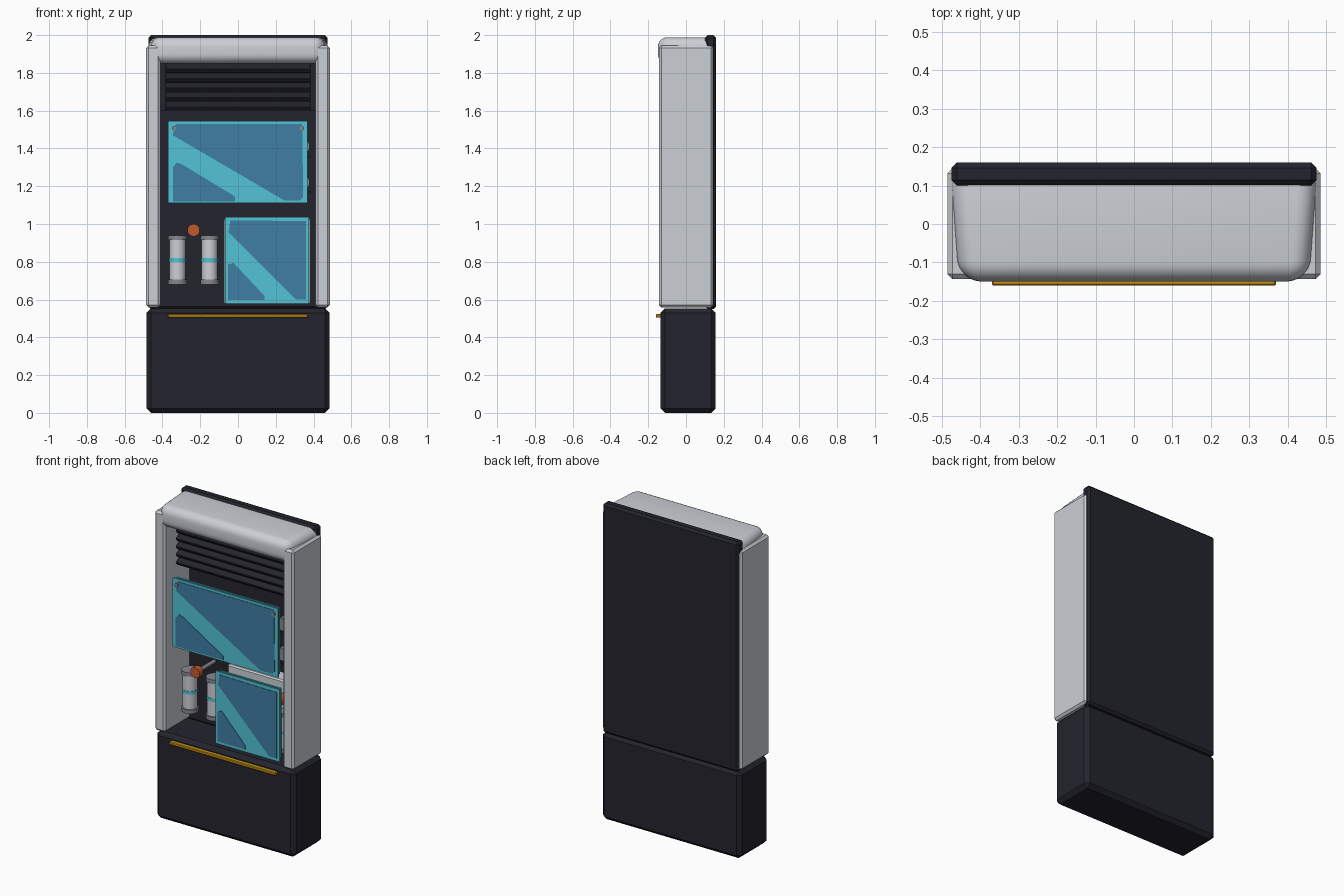
import bpy, bmesh, math
from mathutils import Matrix

if "Cube" in bpy.data.objects:
    bpy.data.objects.remove(bpy.data.objects["Cube"])


def mat(name, rgb):
    m = bpy.data.materials.new(name)
    m.diffuse_color = (*rgb, 1)
    m.use_nodes = True
    m.node_tree.nodes["Principled BSDF"].inputs["Base Color"].default_value = m.diffuse_color
    return m


DARK = mat("dark_navy", (0.017, 0.017, 0.027))
LIGHT = mat("light_grey", (0.60, 0.63, 0.67))
GREY = mat("mid_grey", (0.24, 0.25, 0.28))
CYAN = mat("cyan", (0.085, 0.55, 0.66))
BLUE = mat("glass_blue", (0.05, 0.21, 0.37))
GOLD = mat("gold", (0.62, 0.31, 0.008))
RED = mat("orange_red", (0.55, 0.10, 0.025))


def finish(bm, name, m, smooth=None):
    bmesh.ops.recalc_face_normals(bm, faces=bm.faces[:])
    me = bpy.data.meshes.new(name)
    bm.to_mesh(me)
    bm.free()
    ob = bpy.data.objects.new(name, me)
    bpy.context.collection.objects.link(ob)
    me.materials.append(m)
    if smooth:
        bpy.ops.object.select_all(action='DESELECT')
        ob.select_set(True)
        bpy.context.view_layer.objects.active = ob
        bpy.ops.object.shade_smooth_by_angle(angle=math.radians(smooth))
    return ob


def box(name, x, y, z, m, bevel=0, seg=1, smooth=None, tilt=0, warp=None):
    """Box from (min, max) ranges, optionally bevelled and tilted about x."""
    bm = bmesh.new()
    bmesh.ops.create_cube(bm, size=1)
    bmesh.ops.scale(bm, vec=(x[1] - x[0], y[1] - y[0], z[1] - z[0]), verts=bm.verts)
    if bevel:
        bmesh.ops.bevel(bm, geom=bm.edges[:], offset=bevel, segments=seg,
                        affect='EDGES', profile=0.5)
    if tilt:
        bmesh.ops.rotate(bm, matrix=Matrix.Rotation(tilt, 3, 'X'), verts=bm.verts)
    bmesh.ops.translate(bm, vec=(sum(x) / 2, sum(y) / 2, sum(z) / 2), verts=bm.verts)
    if warp:
        for v in bm.verts:
            warp(v.co)
    return finish(bm, name, m, smooth)


def cyl(name, c, r, h, m, axis='Z', sides=20):
    bm = bmesh.new()
    bmesh.ops.create_cone(bm, cap_ends=True, segments=sides, radius1=r, radius2=r, depth=h)
    if axis == 'Y':
        bmesh.ops.rotate(bm, matrix=Matrix.Rotation(math.pi / 2, 3, 'X'), verts=bm.verts)
    bmesh.ops.translate(bm, vec=c, verts=bm.verts)
    return finish(bm, name, m, 40)


def plate(name, pts, y, m, t=0.004):
    """Thin upright plate from an x,z outline, its front at y."""
    bm = bmesh.new()
    f = bm.faces.new([bm.verts.new((x, y, z)) for x, z in pts])
    r = bmesh.ops.extrude_face_region(bm, geom=[f])
    bmesh.ops.translate(bm, vec=(0, t, 0),
                        verts=[g for g in r['geom'] if isinstance(g, bmesh.types.BMVert)])
    return finish(bm, name, m)


def canister(name, x, y, z0, z1, r):
    cyl(name + "_body", (x, y, (z0 + z1) / 2), r * 0.86, z1 - z0 - 0.02, LIGHT)
    cyl(name + "_band", (x, y, (z0 + z1) / 2), r * 0.9, 0.02, CYAN)
    for n, z in (("bottom", z0 + 0.0125), ("top", z1 - 0.0125)):
        cyl(name + "_" + n + "_cap", (x, y, z), r, 0.025, GREY)


# Cabinet shell: base, back and two side walls
box("base", (-.485, .485), (-.135, .157), (0, .553), DARK, .024)
box("back_panel", (-.475, .475), (.10, .16), (.55, 2.0), DARK, .014)
for s, n in ((-1, "left"), (1, "right")):
    box(n + "_side_wall", sorted((s * .41, s * .486)), (-.143, .145), (.558, 1.945),
        LIGHT, .013)


# Rounded hood, narrowing toward the front
def taper(co):
    t = max(0, (0.06 - co.y) / 0.21)
    co.x *= 1 - 0.055 * t * t
    co.y -= 0.008 * (1 - (co.x / 0.475) ** 2) * (co.y < 0)


box("hood", (-.475, .475), (-.147, .15), (1.85, 1.988), LIGHT, .05, 6, 50, warp=taper)

# Louvre slats under the hood
for i in range(5):
    z = 1.625 + i * 0.05
    box(f"louvre_slat_{i}", (-.385, .385), (-.075, -.015), (z - .012, z + .012), DARK,
        .004, tilt=math.radians(35))
box("louvre_backing", (-.41, .41), (.0, .10), (1.6, 1.87), DARK)

# Gold handle rail
box("handle_rail", (-.37, .37), (-.16, -.125), (.504, .523), GOLD, .004)

# Glass doors: cyan sheet, backing sheet and blue reflections
doors = {
    "upper_door": ((-.37, .367), (1.11, 1.545), (
        ((-.345, 1.47), (.245, 1.125), (.33, 1.125), (.345, 1.145), (.34, 1.53), (-.33, 1.53)),
        ((-.345, 1.12), (-.345, 1.30), (-.325, 1.325), (-.295, 1.315), (-.015, 1.145),
         (-.015, 1.12)))),
    "lower_door": ((-.068, .377), (.58, 1.037), (
        ((-.05, .955), (.305, .60), (.36, .60), (.36, 1.015), (-.04, 1.02)),
        ((-.052, .597), (-.052, .785), (-.025, .795), (.14, .62), (.14, .597)))),
}
for n, (x, z, shapes) in doors.items():
    box(n + "_sheet", x, (-.125, -.115), z, CYAN)
    box(n + "_rear_sheet", (x[0] + .01, x[1] - .01), (-.098, -.09),
        (z[0] + .01, z[1] - .005), CYAN)
    for i, pts in enumerate(shapes):
        plate(f"{n}_reflection_{i}", pts, -.128, BLUE)
for s in (-1, 1):
    cyl(f"door_screw_{s}", (s * .338, -.128, 1.507), .012, .012, GREY, 'Y', 10)

# Light storage frame behind the lower door
box("storage_frame", (-.075, .385), (.0, .10), (.575, 1.03), LIGHT, .008)

# Open canisters and valve knob on the left, spare ones behind the doors
canister("left_canister", -.32, -.02, .68, .94, .05)
canister("middle_canister", -.15, -.02, .68, .94, .05)
cyl("valve_knob", (-.235, -.075, .967), .034, .035, RED, 'Y', 10)
cyl("valve_stem", (-.235, .02, .967), .012, .16, GREY, 'Y', 10)
for i in range(3):
    x = .03 + i * .15
    canister(f"spare_canister_{i}", x, -.045, .61, .86, .04)
    cyl(f"spare_knob_{i}", (x, -.045, .93), .03, .08, RED, 'Y', 10)

# Small rolls behind the upper door
for row, z in enumerate((1.22, 1.41)):
    box(f"roll_shelf_{row}", (-.37, .385), (-.05, .10), (z - .06, z - .045), DARK)
    for i in range(5):
        cyl(f"roll_{row}_{i}", (-.28 + i * .155, .0, z), .04, .10, GREY, 'Y', 16)
